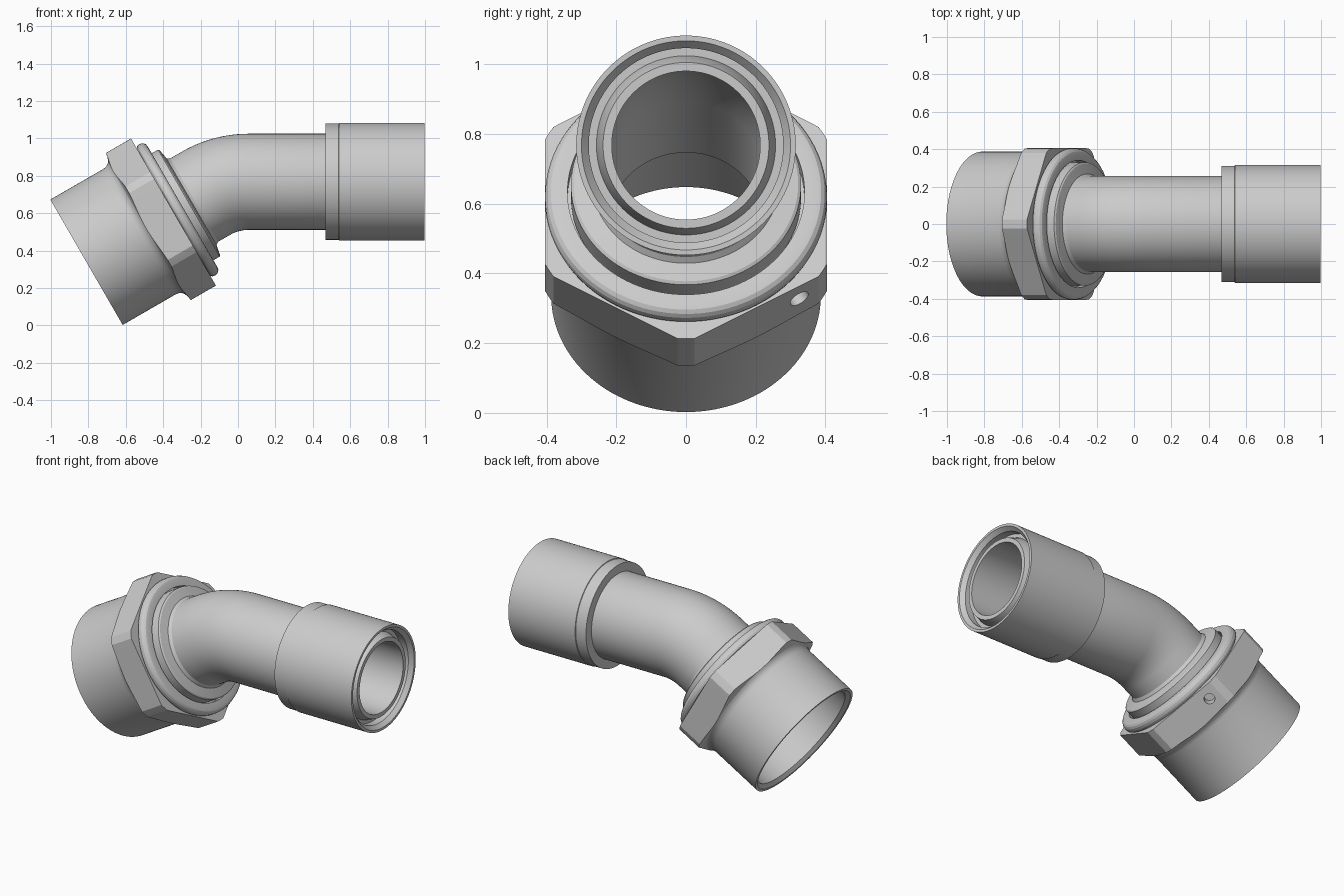
import bpy, bmesh, math
from mathutils import Vector

if "Cube" in bpy.data.objects:
    bpy.data.objects.remove(bpy.data.objects["Cube"])

SEG = 120                      # segments around every round part
ANG = math.radians(30)         # elbow angle
BEND_R, BEND_A = 0.46, 0.737   # bend radius, path length where the bend starts
BEND_B = BEND_A + BEND_R * ANG
START = Vector((-0.81, 0, 0.3375))
U = Vector((math.cos(ANG), 0, math.sin(ANG)))
N = Vector((-math.sin(ANG), 0, math.cos(ANG)))
Y = Vector((0, 1, 0))

metal = bpy.data.materials.new("light grey metal")
metal.diffuse_color = (0.6, 0.6, 0.6, 1)
metal.use_nodes = True
metal.node_tree.nodes["Principled BSDF"].inputs["Base Color"].default_value = metal.diffuse_color


def frame(t):
    """Centre and upward normal on the elbow centre line at length t."""
    if t <= BEND_A:
        return START + U * t, N
    centre = START + U * BEND_A - N * BEND_R
    a = ANG - min(t - BEND_A, BEND_R * ANG) / BEND_R
    n = Vector((-math.sin(a), 0, math.cos(a)))
    p = centre + n * BEND_R
    if t > BEND_B:
        p = p + Vector((t - BEND_B, 0, 0))
    return p, n


def sweep(name, profile):
    """Turn a closed (length, radius) loop around the centre line.
    profile is a function of the angle, so a section may be hexagonal."""
    bm = bmesh.new()
    rings = []
    for i in range(SEG):
        a = 2 * math.pi * i / SEG
        ring = []
        for t, r in profile(a):
            p, n = frame(t)
            ring.append(bm.verts.new(p + (Y * math.sin(a) + n * math.cos(a)) * r))
        rings.append(ring)
    count = len(rings[0])
    for i in range(SEG):
        q, s = rings[i], rings[(i + 1) % SEG]
        for j in range(count):
            k = (j + 1) % count
            bm.faces.new((q[j], q[k], s[k], s[j]))
    bmesh.ops.remove_doubles(bm, verts=bm.verts, dist=1e-5)
    bmesh.ops.recalc_face_normals(bm, faces=bm.faces)
    mesh = bpy.data.meshes.new(name)
    bm.to_mesh(mesh)
    bm.free()
    ob = bpy.data.objects.new(name, mesh)
    bpy.context.collection.objects.link(ob)
    mesh.materials.append(metal)
    return ob


def select(ob):
    bpy.ops.object.select_all(action='DESELECT')
    ob.select_set(True)
    bpy.context.view_layer.objects.active = ob


def smooth(ob):
    select(ob)
    bpy.ops.object.shade_smooth_by_angle(angle=math.radians(20))


# Socket with hexagon and rounded ring
def socket_profile(a):
    off = (a % (math.pi / 3)) - math.pi / 6        # corner at top and bottom
    hex_r = min(0.454, 0.405 / math.cos(off))
    pts = [(0, 0.370), (0, 0.387), (0.327, 0.387)]
    # concave shoulder, cut off where it reaches the hexagon
    shoulder = [(0.345, 0.390), (0.358, 0.397), (0.367, 0.405), (0.373, 0.417),
                (0.378, 0.432), (0.382, 0.455)]
    prev = pts[-1]
    for t, r in shoulder:
        if r > hex_r:
            f = max(0, (hex_r - prev[1]) / (r - prev[1]))
            t, r = prev[0] + f * (t - prev[0]), hex_r
        pts.append((t, r))
        prev = (t, r)
    pts += [(0.537, hex_r), (0.537, 0.392), (0.545, 0.402), (0.555, 0.405),
            (0.570, 0.404), (0.582, 0.398), (0.590, 0.388), (0.593, 0.375),
            (0.593, 0.340), (0.55, 0.340), (0.55, 0.295), (0.42, 0.295),
            (0.42, 0.347), (0.02, 0.347)]
    return pts


socket = sweep("hex_socket", socket_profile)

# Small blind hole in one lower hexagon flat
d = (Y * 0.5 - N * 0.866).normalized()
pos = START + U * 0.465 + Y * 0.325 - N * 0.28
bpy.ops.mesh.primitive_cylinder_add(vertices=32, radius=0.03, depth=0.12, location=pos,
                                    rotation=d.to_track_quat('Z', 'Y').to_euler())
cutter = bpy.context.object
cutter.name = "hole_cutter"
cutter.hide_render = True
cutter.data.materials.append(metal)
mod = socket.modifiers.new("hole", 'BOOLEAN')
mod.operation, mod.solver, mod.object = 'DIFFERENCE', 'EXACT', cutter
select(socket)
bpy.ops.object.modifier_apply(modifier=mod.name)
bpy.data.objects.remove(cutter)
smooth(socket)

# Bent pipe with seat flange at one end and tapered lip at the other
X0 = BEND_B - 0.06             # path length at x = 0
bend = [BEND_A + (BEND_B - BEND_A) * i / 20 for i in range(21)]
pipe = ([(0.45, 0.213), (0.42, 0.25), (0.42, 0.30), (0.56, 0.30), (0.56, 0.330),
         (0.632, 0.330), (0.638, 0.322), (0.648, 0.268), (0.665, 0.257)]
        + [(t, 0.257) for t in bend]
        + [(X0 + 0.93, 0.257), (X0 + 0.985, 0.238), (X0 + 0.985, 0.213)]
        + [(t, 0.213) for t in reversed(bend)])
smooth(sweep("bent_pipe", lambda a: pipe))

# End sleeve with a slightly stepped back and a chamfered recess
sleeve = [(X0 + x, r) for x, r in (
    (0.47, 0.25), (0.47, 0.311), (0.54, 0.311), (0.542, 0.315), (1, 0.315),
    (1, 0.300), (0.975, 0.279), (0.93, 0.279), (0.93, 0.25))]
smooth(sweep("end_sleeve", lambda a: sleeve))
